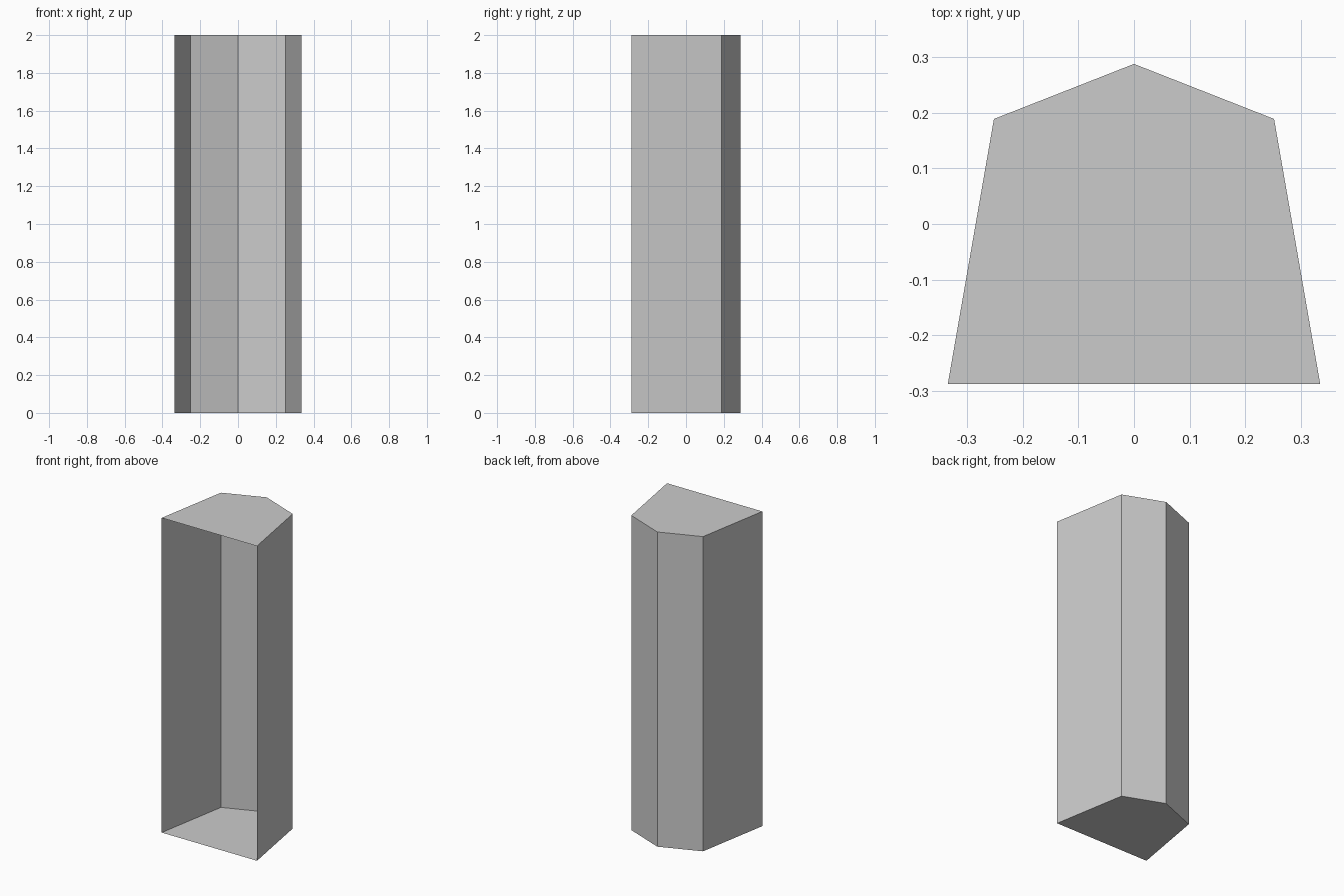
import bpy
import bmesh

if "Cube" in bpy.data.objects:
    bpy.data.objects.remove(bpy.data.objects["Cube"])

HEIGHT = 2.0
# Right half of the plan outline, front corner to back ridge
half = [(0.335, -0.288), (0.252, 0.189), (0.0, 0.288)]
outline = half + [(-x, y) for x, y in reversed(half[:-1])]

bm = bmesh.new()

# Floor and roof panels
floor = [bm.verts.new((x, y, 0)) for x, y in outline]
roof = [bm.verts.new((x, y, HEIGHT)) for x, y in outline]
bm.faces.new(list(reversed(floor)))
bm.faces.new(roof)

# Side and back walls; the front is left open
for i in range(len(outline) - 1):
    bm.faces.new((floor[i], floor[i + 1], roof[i + 1], roof[i]))

mesh = bpy.data.meshes.new("open_front_booth")
bm.to_mesh(mesh)
bm.free()
booth = bpy.data.objects.new("open_front_booth", mesh)
bpy.context.collection.objects.link(booth)
